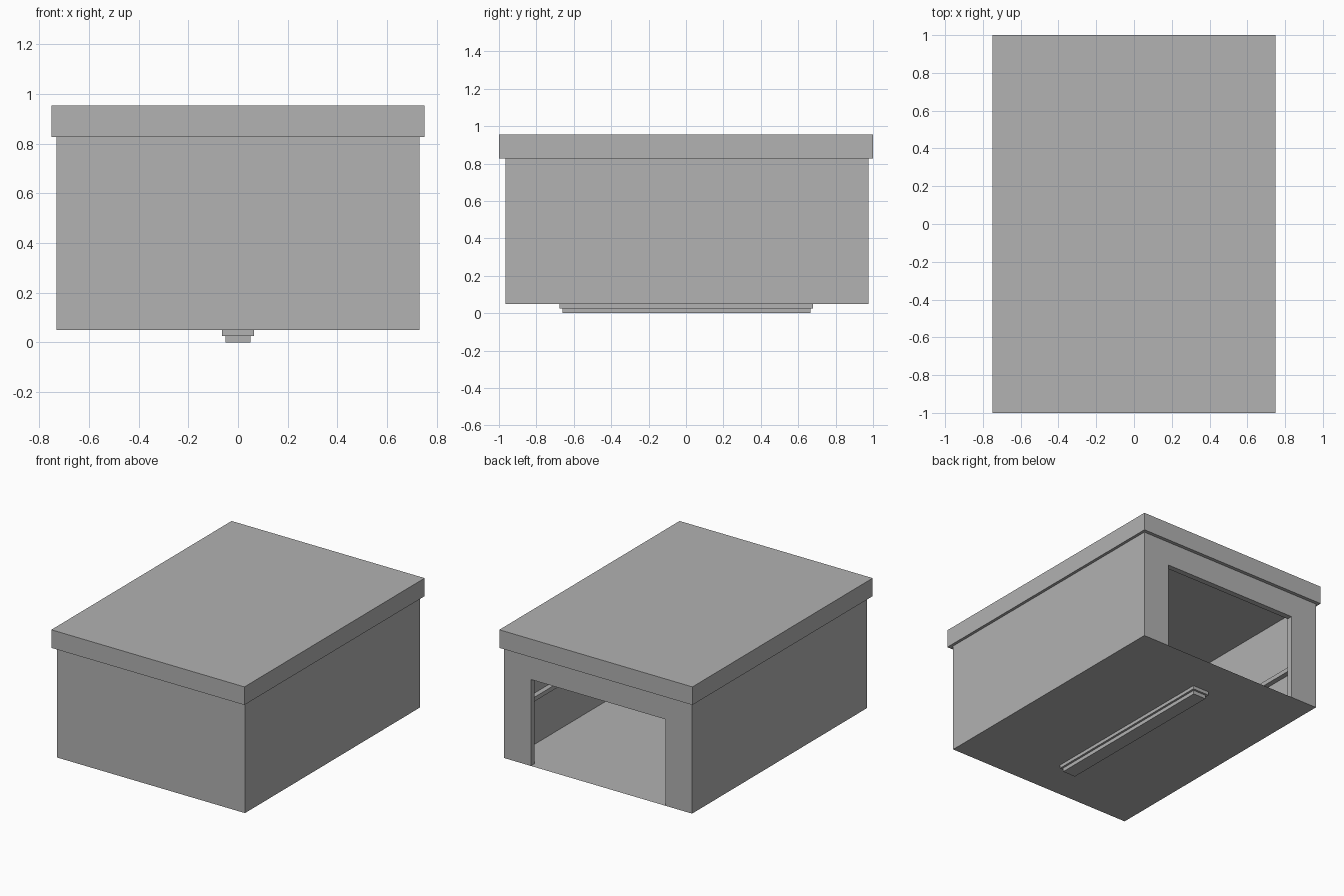
import bpy
import bmesh
from mathutils import Vector

cube = bpy.data.objects.get("Cube")
if cube:
    bpy.data.objects.remove(cube, do_unlink=True)

grey = bpy.data.materials.new("plain_grey")
grey.use_nodes = True
GREY = (0.445, 0.445, 0.445, 1)
grey.diffuse_color = GREY
grey.node_tree.nodes["Principled BSDF"].inputs["Base Color"].default_value = GREY


def add_object(name, bm):
    mesh = bpy.data.meshes.new(name)
    bm.to_mesh(mesh)
    bm.free()
    mesh.materials.append(grey)
    obj = bpy.data.objects.new(name, mesh)
    bpy.context.collection.objects.link(obj)
    return obj


def box(name, low, high):
    """Axis-aligned box between two opposite corners."""
    low, high = Vector(low), Vector(high)
    bm = bmesh.new()
    bmesh.ops.create_cube(bm, size=1)
    bmesh.ops.scale(bm, vec=high - low, verts=bm.verts)
    bmesh.ops.translate(bm, vec=(low + high) / 2, verts=bm.verts)
    return add_object(name, bm)


def cut(target, cutter):
    """Subtract the cutter from the target, then discard the cutter."""
    cutter.hide_render = True
    mod = target.modifiers.new("cut", 'BOOLEAN')
    mod.operation = 'DIFFERENCE'
    mod.solver = 'EXACT'
    mod.object = cutter
    bpy.context.view_layer.objects.active = target
    bpy.ops.object.modifier_apply(modifier=mod.name)
    bpy.data.objects.remove(cutter, do_unlink=True)


WALL = 0.04
X, FRONT, BACK = 0.73, -0.965, 0.975
BASE, LID_Z, TOP = 0.05, 0.828, 0.955

# Four walls, open inside, with a doorway through the back
walls = box("walls", (-X, FRONT, BASE), (X, BACK, LID_Z))
cut(walls, box("room_cutter", (-X + WALL, FRONT + WALL, -1), (X - WALL, BACK - WALL, 2)))
cut(walls, box("doorway_cutter", (-0.523, 0.8, -1), (0.523, 1.2, 0.657)))

# Thin floor sheet
bm = bmesh.new()
corners = [(-X, FRONT), (X, FRONT), (X, BACK), (-X, BACK)]
bm.faces.new([bm.verts.new((x, y, BASE)) for x, y in reversed(corners)])
add_object("floor", bm)

# Overhanging flat lid
box("lid", (-0.75, -1, LID_Z), (0.75, 1, TOP))

# Stepped runner under the floor
box("runner_upper", (-0.065, -0.675, 0.026), (0.065, 0.68, BASE - 0.0005))
box("runner_lower", (-0.05, -0.66, 0), (0.05, 0.665, 0.026))

# Narrow ledges along the inner side walls
inner, reach = X - WALL, 0.035
for side, x in (("left", inner - reach), ("right", -inner)):
    box(side + "_ledge", (x, FRONT + WALL, 0.38), (x + reach, BACK - WALL, 0.41))
